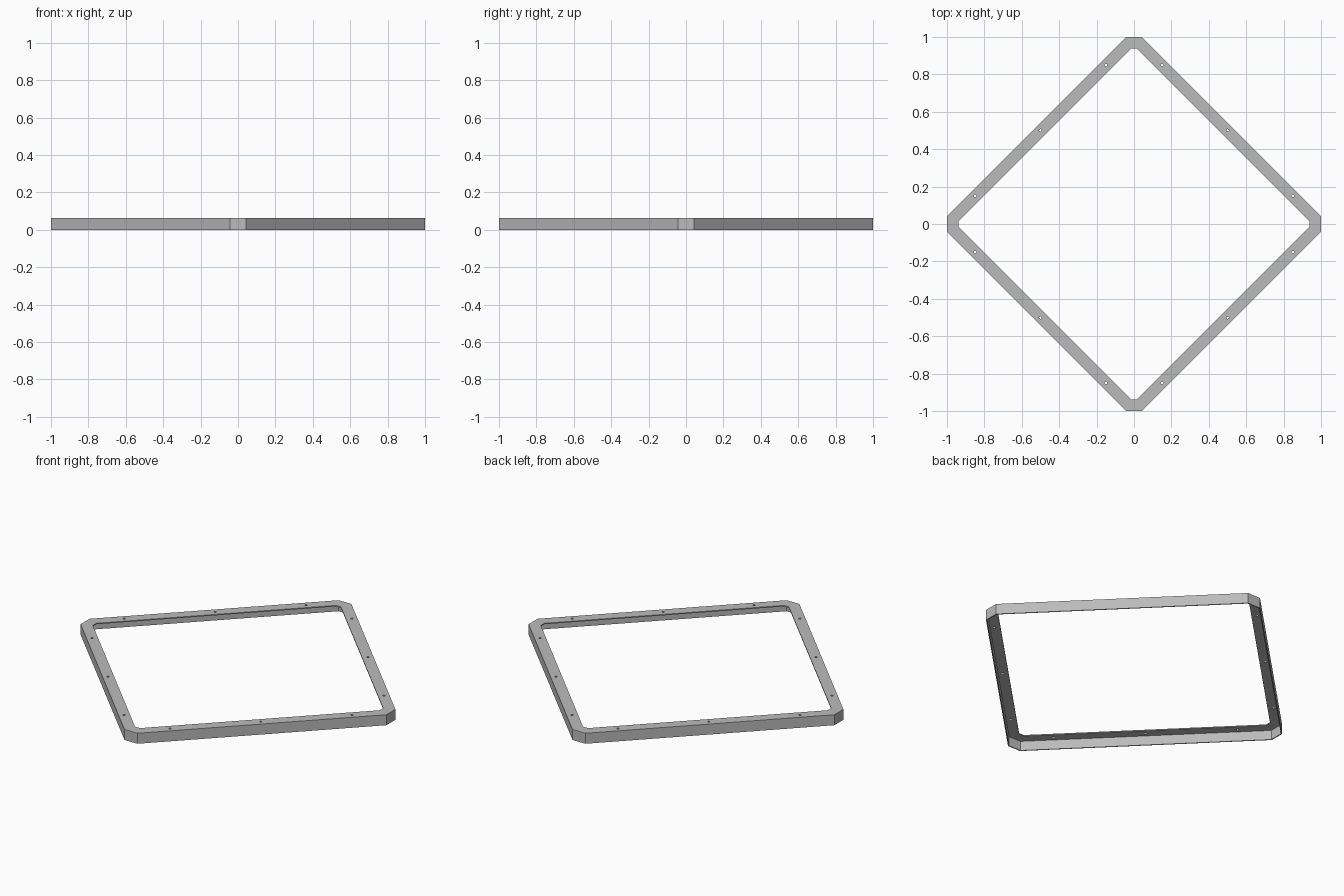
import bpy
import bmesh
from math import sqrt
from mathutils import Matrix

HEIGHT = 0.062
WIDTH = 0.062
THICKNESS = 0.006
FLAT = 0.042
HOLE_RADIUS = 0.007

cube = bpy.data.objects.get("Cube")
if cube:
    bpy.data.objects.remove(cube, do_unlink=True)

# Grey finish
grey = bpy.data.materials.new("plain grey")
grey.use_nodes = True
colour = (0.5, 0.5, 0.5, 1)
grey.diffuse_color = colour
grey.node_tree.nodes["Principled BSDF"].inputs["Base Color"].default_value = colour


def chamfered_diamond(inset):
    """Diamond with flat-cut tips, moved inwards evenly by the inset."""
    reach = 1 - inset
    flat = FLAT - inset * (sqrt(2) - 1)
    points = []
    for c, s in ((1, 0), (0, 1), (-1, 0), (0, -1)):
        for side in (-flat, flat):
            points.append((reach * c - side * s, reach * s + side * c))
    return points


def make_object(name, bm):
    bmesh.ops.recalc_face_normals(bm, faces=bm.faces)
    mesh = bpy.data.meshes.new(name)
    bm.to_mesh(mesh)
    bm.free()
    mesh.materials.append(grey)
    obj = bpy.data.objects.new(name, mesh)
    bpy.context.collection.objects.link(obj)
    return obj


# Angle section: thin outer wall with a thin flange on top, as (inset, z)
section = [
    (0, 0), (0, HEIGHT), (WIDTH, HEIGHT), (WIDTH, HEIGHT - THICKNESS),
    (THICKNESS, HEIGHT - THICKNESS), (THICKNESS, 0),
]
bm = bmesh.new()
rings = [[bm.verts.new((x, y, z)) for x, y in chamfered_diamond(inset)]
         for inset, z in section]
for ring, following in zip(rings, rings[1:] + rings[:1]):
    for i in range(len(ring)):
        bm.faces.new((ring[i - 1], ring[i], following[i], following[i - 1]))
frame = make_object("diamond_frame", bm)

# Three screw holes through the flange along each side
bm = bmesh.new()
for sx in (-1, 1):
    for sy in (-1, 1):
        for x in (0.15, 0.5, 0.85):
            bmesh.ops.create_cone(
                bm, cap_ends=True, segments=16, depth=0.04,
                radius1=HOLE_RADIUS, radius2=HOLE_RADIUS,
                matrix=Matrix.Translation((sx * x, sy * (1 - x), HEIGHT)))
cutter = make_object("screw_hole_cutter", bm)
cutter.hide_render = True

holes = frame.modifiers.new("screw_holes", "BOOLEAN")
holes.operation = "DIFFERENCE"
holes.solver = "EXACT"
holes.object = cutter
bpy.context.view_layer.objects.active = frame
bpy.ops.object.modifier_apply(modifier=holes.name)
bpy.data.objects.remove(cutter, do_unlink=True)
